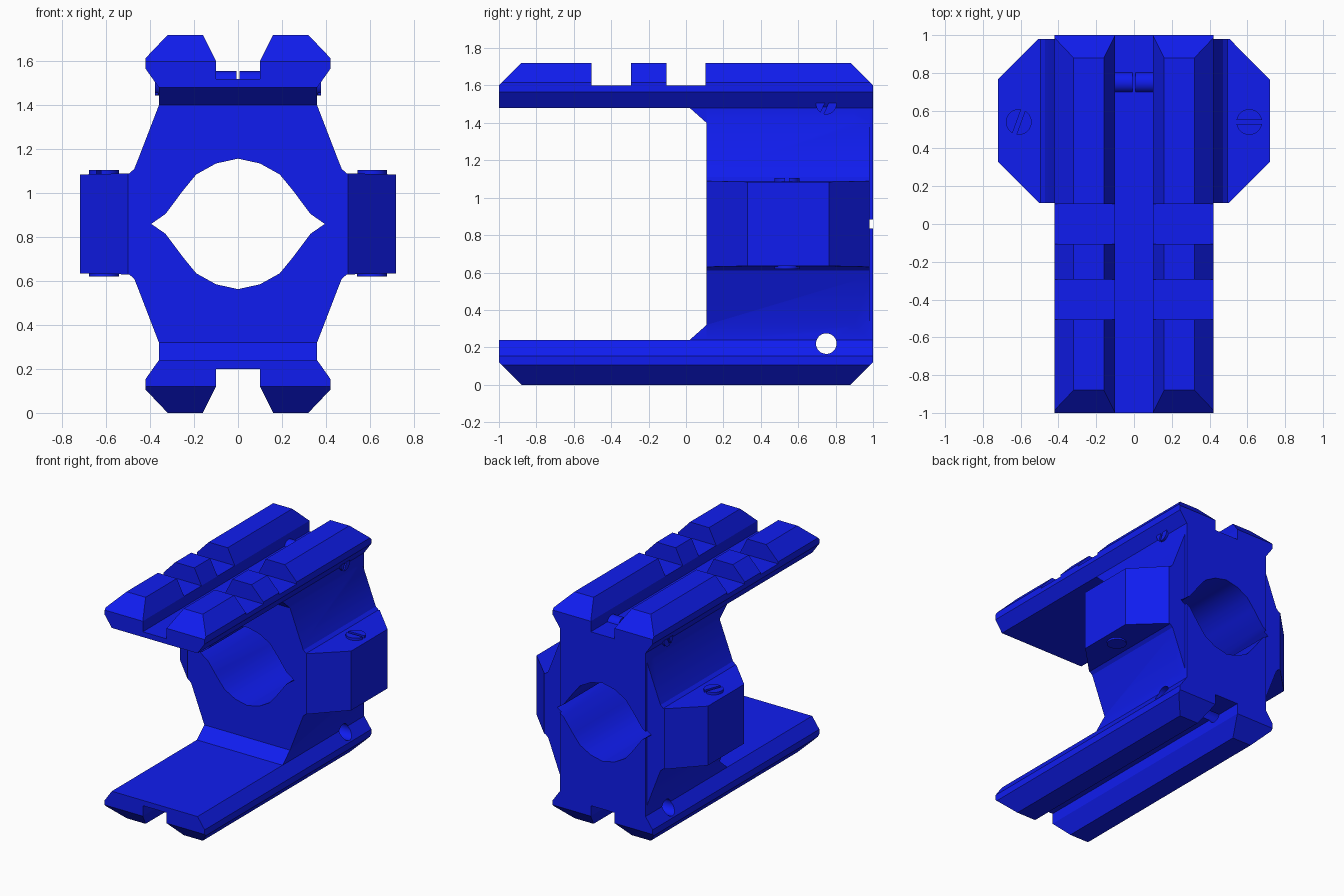
import bpy, bmesh, math
from mathutils import Vector, Matrix

if "Cube" in bpy.data.objects:
    bpy.data.objects.remove(bpy.data.objects["Cube"])

H = 1.72  # total height; the mount mirrors about H / 2

blue = bpy.data.materials.new("blue")
blue.diffuse_color = (0.005, 0.012, 0.87, 1)
blue.use_nodes = True
blue.node_tree.nodes["Principled BSDF"].inputs["Base Color"].default_value = blue.diffuse_color


def make_object(name, bm):
    bmesh.ops.recalc_face_normals(bm, faces=bm.faces[:])
    me = bpy.data.meshes.new(name)
    bm.to_mesh(me)
    bm.free()
    ob = bpy.data.objects.new(name, me)
    bpy.context.collection.objects.link(ob)
    me.materials.append(blue)
    return ob


def prism(name, pts, axis, a, b, cuts=(), flip=False):
    """Extrude a 2D profile along x (pts = y,z), y (x,z) or z (x,y); slice with planes."""
    place = {'x': lambda p, t: (t, p[0], p[1]),
             'y': lambda p, t: (p[0], t, p[1]),
             'z': lambda p, t: (p[0], p[1], t)}[axis]
    bm = bmesh.new()
    face = bm.faces.new([bm.verts.new(place(p, a)) for p in pts])
    ext = bmesh.ops.extrude_face_region(bm, geom=[face])['geom']
    bmesh.ops.translate(bm, verts=[v for v in ext if isinstance(v, bmesh.types.BMVert)],
                        vec=place((0, 0), b - a))
    for co, no in cuts:
        bmesh.ops.bisect_plane(bm, geom=bm.verts[:] + bm.edges[:] + bm.faces[:],
                               plane_co=co, plane_no=no, clear_outer=True)
        bmesh.ops.holes_fill(bm, edges=[e for e in bm.edges if e.is_boundary], sides=0)
    if flip:
        for v in bm.verts:
            v.co.z = H - v.co.z
    return make_object(name, bm)


def box(name, x0, x1, y0, y1, z0, z1, flip=False):
    return prism(name, [(x0, y0), (x1, y0), (x1, y1), (x0, y1)], 'z', z0, z1, flip=flip)


def circle(cx, cy, r, n=32):
    return [(cx + r * math.cos(2 * math.pi * i / n), cy + r * math.sin(2 * math.pi * i / n))
            for i in range(n)]


def boolean(ob, other, op):
    other.hide_render = True
    mod = ob.modifiers.new(op, 'BOOLEAN')
    mod.operation, mod.object, mod.solver = op, other, 'EXACT'
    bpy.context.view_layer.objects.active = ob
    bpy.ops.object.modifier_apply(modifier=mod.name)
    bpy.data.objects.remove(other)


def mirrored(half):
    return half + [(-x, z) for x, z in reversed(half) if x != 0]


# Clamp body with side ears whose plan corners are cut at 45 degrees
side = [(0.36, 1.50), (0.36, 1.40), (0.46, 1.14), (0.472, 1.11), (0.495, 1.09), (0.72, 1.085)]
side += [(x, H - z) for x, z in reversed(side)]
corner_cuts = []
for s in (-1, 1):
    corner_cuts += [((s * 0.72, 0.33, 0), (s, -1, 0)), ((s * 0.72, 0.765, 0), (s, 1, 0))]
body = prism("clamp_body", mirrored(side), 'y', 0.11, 0.98, corner_cuts)
boolean(body, box("back_plate", -0.36, 0.36, 0.9, 1.0, 0.23, 1.49), 'UNION')

# Slotted rails above and below, each with a front gusset
rail_half = [(0.10, 1.52), (0.10, 1.60), (0.16, 1.72), (0.32, 1.72), (0.42, 1.615),
             (0.42, 1.565), (0.36, 1.48)]
gusset = [(0.02, 1.48), (0.02, 1.49), (0.2, 1.49), (0.2, 1.32)]
end_cuts = [((0, s * 0.88, 1.72), (0, s, 1)) for s in (-1, 1)]
for flip in (False, True):
    rail = prism("rail", mirrored(rail_half), 'y', -1, 1, end_cuts, flip)
    for y0, y1 in ((-0.505, -0.295), (-0.105, 0.105)):
        boolean(rail, box("slot", -0.6, 0.6, y0, y1, 1.60, 1.9, flip), 'DIFFERENCE')
    boolean(body, rail, 'UNION')
    boolean(body, prism("gusset", gusset, 'x', -0.36, 0.36, flip=flip), 'UNION')

# Bore through the body and cross hole in the lower rail
arc = [(0, 1.157), (0.10, 1.135), (0.19, 1.085), (0.25, 1.012), (0.33, 0.905)]
right = arc + [(0.395, 0.86)] + [(x, H - z) for x, z in reversed(arc)]
boolean(body, prism("bore", mirrored(right), 'y', -0.5, 1.5), 'DIFFERENCE')
boolean(body, prism("cross_hole", circle(0.75, 0.22, 0.055), 'x', -1, 1), 'DIFFERENCE')


def driver_slot(screw, centre, size, axis, angle):
    cut = box("driver_slot", *[v for d in size for v in (-d / 2, d / 2)])
    cut.data.transform(Matrix.Translation(centre) @ Matrix.Rotation(math.radians(angle), 4, axis))
    boolean(screw, cut, 'DIFFERENCE')


# Clamp screws through the ears and set screws in the upper rail
screws = []
for s, label, turn in ((-1, "left", 70), (1, "right", 0)):
    clamp = prism(label + "_clamp_screw", circle(s * 0.61, 0.54, 0.068), 'z', 0.62, 1.105)
    driver_slot(clamp, Vector((s * 0.61, 0.54, 1.105)), (0.3, 0.022, 0.04), 'Z', turn)
    pin = prism(label + "_set_screw", circle(0.75, 1.50, 0.055), 'x', s * 0.007, s * 0.378)
    driver_slot(pin, Vector((s * 0.378, 0.75, 1.50)), (0.03, 0.3, 0.018), 'X', 65)
    screws += [clamp, pin]

# Smooth the curved walls only
for ob in [body] + screws:
    bpy.ops.object.select_all(action='DESELECT')
    ob.select_set(True)
    bpy.context.view_layer.objects.active = ob
    bpy.ops.object.shade_smooth_by_angle(angle=math.radians(25))
